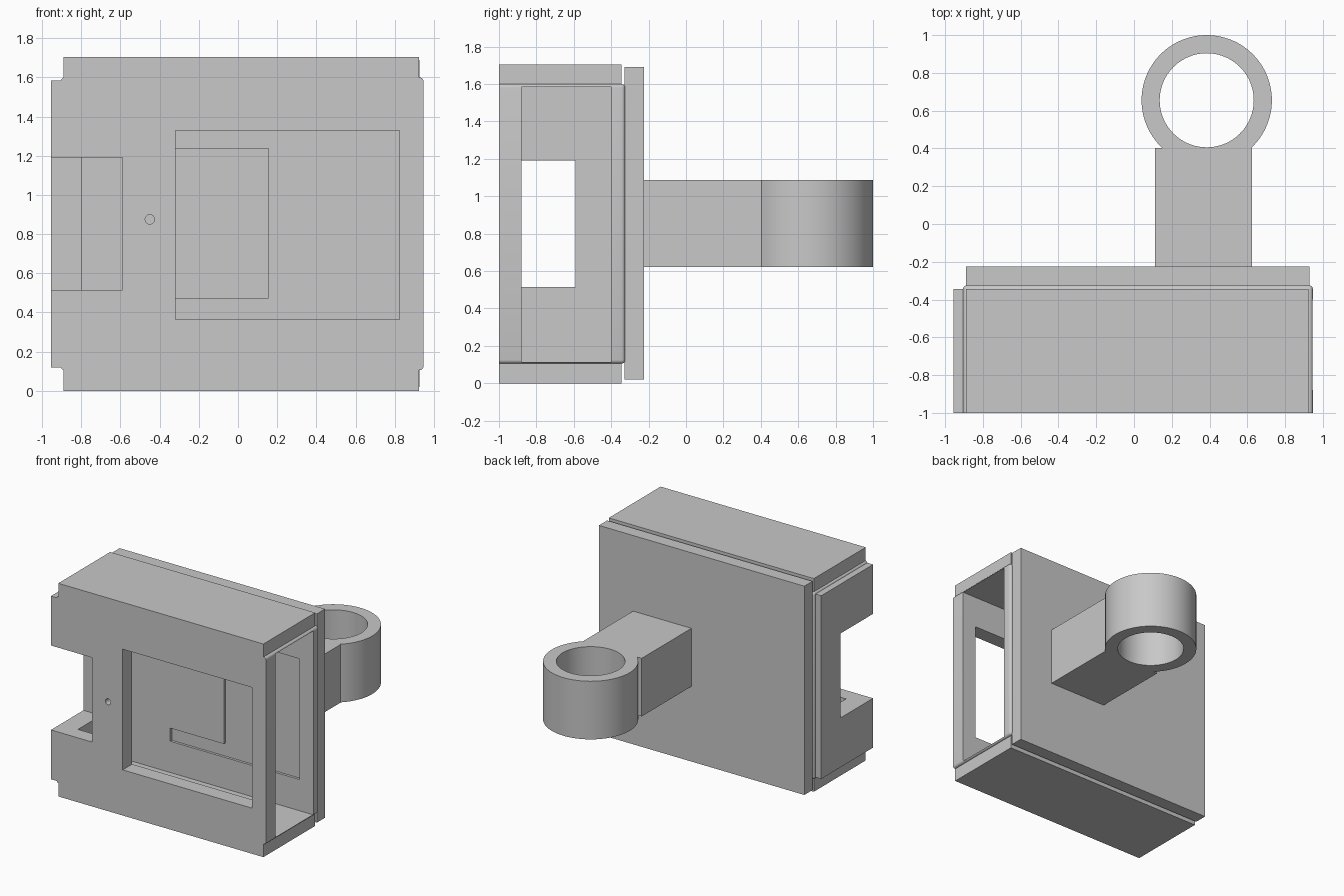
import bpy, bmesh

cube = bpy.data.objects.get("Cube")
if cube:
    bpy.data.objects.remove(cube, do_unlink=True)

grey = bpy.data.materials.new("plain_grey")
grey.use_nodes = True
COLOUR = (0.58, 0.58, 0.58, 1)
grey.diffuse_color = COLOUR
grey.node_tree.nodes["Principled BSDF"].inputs["Base Color"].default_value = COLOUR


def finish(name, bm):
    mesh = bpy.data.meshes.new(name)
    bm.to_mesh(mesh)
    bm.free()
    mesh.materials.append(grey)
    ob = bpy.data.objects.new(name, mesh)
    bpy.context.collection.objects.link(ob)
    return ob


def box(name, x, y, z, round_edges=0):
    """Box from (min, max) ranges; optional rounding of all but the front edges."""
    bm = bmesh.new()
    bmesh.ops.create_cube(bm, size=1)
    for v in bm.verts:
        v.co = [r[0] if c < 0 else r[1] for c, r in zip(v.co, (x, y, z))]
    if round_edges:
        edges = [e for e in bm.edges if any(v.co.y > y[0] + 0.01 for v in e.verts)]
        bmesh.ops.bevel(bm, geom=edges, offset=round_edges, segments=4,
                        profile=0.5, affect='EDGES')
    return finish(name, bm)


def cylinder(name, radius, depth, centre, along_y=False, sides=96):
    bm = bmesh.new()
    bmesh.ops.create_cone(bm, cap_ends=True, segments=sides, radius1=radius,
                          radius2=radius, depth=depth)
    for v in bm.verts:
        if along_y:
            v.co = (v.co.x, -v.co.z, v.co.y)
        v.co.x += centre[0]
        v.co.y += centre[1]
        v.co.z += centre[2]
    return finish(name, bm)


def combine(target, other, operation):
    """Apply a boolean and remove the helper."""
    other.hide_render = True
    mod = target.modifiers.new("combine", 'BOOLEAN')
    mod.operation = operation
    mod.solver = 'EXACT'
    mod.object = other
    bpy.context.view_layer.objects.active = target
    bpy.ops.object.modifier_apply(modifier=mod.name)
    bpy.data.objects.remove(other, do_unlink=True)


def smooth(ob):
    bpy.ops.object.select_all(action='DESELECT')
    ob.select_set(True)
    bpy.context.view_layer.objects.active = ob
    bpy.ops.object.shade_smooth_by_angle(angle=0.55)


# Housing: rounded core, taller outer block and a side panel
FRONT = -1.0
housing = box("housing", (-0.905, 0.947), (FRONT, -0.325), (0.105, 1.6), 0.02)
combine(housing, box("outer_block", (-0.89, 0.925), (FRONT, -0.345), (0, 1.705)), 'UNION')
combine(housing, box("side_panel", (-0.955, -0.85), (FRONT, -0.345), (0.12, 1.585)), 'UNION')

# Cavity open on the left, front window, side notch and pin hole
cuts = [
    box("cavity", (-0.8, 1.2), (-0.88, -0.4), (0.115, 1.585)),
    box("window", (-0.32, 0.825), (-1.2, -0.8), (0.365, 1.33)),
    box("notch", (-1.2, -0.59), (-1.2, -0.59), (0.515, 1.19)),
    cylinder("pin_hole", 0.024, 0.5, (-0.45, -1, 0.875), True, 32),
    # Shallow three-sided groove on the inner back wall
    box("groove_bottom", (-0.32, 0.825), (-0.5, -0.38), (0.365, 0.47)),
    box("groove_top", (-0.32, 0.825), (-0.5, -0.38), (1.24, 1.33)),
    box("groove_side", (0.155, 0.825), (-0.5, -0.38), (0.4, 1.3)),
]
for cut in cuts:
    combine(housing, cut, 'DIFFERENCE')
smooth(housing)

# Back plate
box("back_plate", (-0.89, 0.928), (-0.328, -0.225), (0.02, 1.69))

# Arm with a ring clamp at its end
RING = (0.385, 0.655, 0.853)
HEIGHT = 0.465
arm = box("ring_arm", (0.11, 0.626), (-0.226, 0.403),
          (RING[2] - HEIGHT / 2, RING[2] + HEIGHT / 2))
combine(arm, cylinder("ring", 0.345, HEIGHT, RING), 'UNION')
combine(arm, cylinder("ring_hole", 0.249, 1, RING), 'DIFFERENCE')
smooth(arm)
